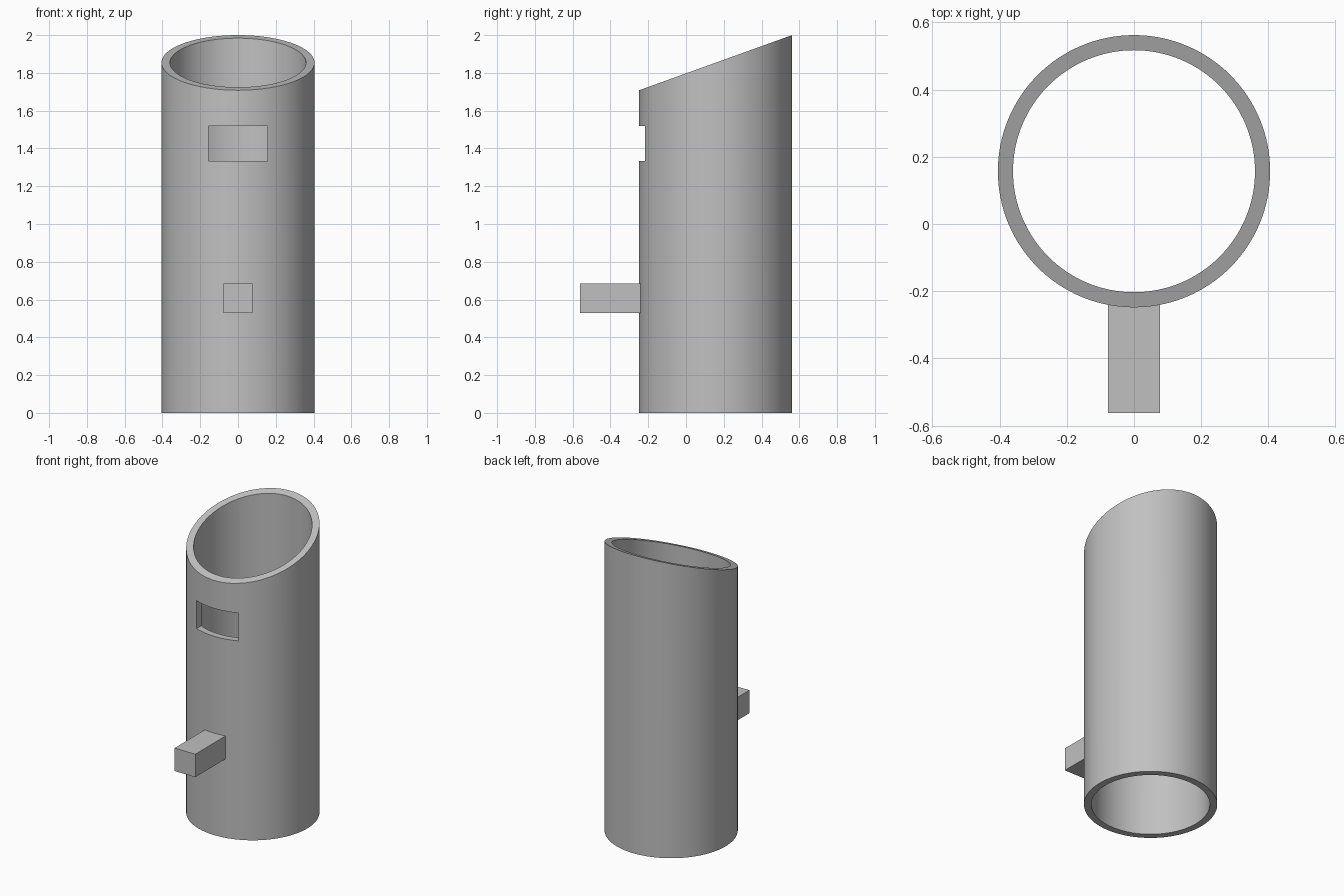
import bpy, bmesh
from math import sin, cos, tau, radians

if "Cube" in bpy.data.objects:
    bpy.data.objects.remove(bpy.data.objects["Cube"], do_unlink=True)

OUTER, INNER, CENTRE_Y, SEGMENTS = 0.405, 0.36, 0.157, 128
LOW_TOP, HIGH_TOP = 1.708, 2.0

grey = bpy.data.materials.new("plain grey")
grey.use_nodes = True
colour = (0.53, 0.53, 0.53, 1)
grey.diffuse_color = colour
grey.node_tree.nodes["Principled BSDF"].inputs["Base Color"].default_value = colour


def make_object(name, bm):
    bmesh.ops.recalc_face_normals(bm, faces=bm.faces)
    mesh = bpy.data.meshes.new(name)
    bm.to_mesh(mesh)
    bm.free()
    mesh.materials.append(grey)
    obj = bpy.data.objects.new(name, mesh)
    bpy.context.collection.objects.link(obj)
    return obj


def box(name, low, high):
    bm = bmesh.new()
    bmesh.ops.create_cube(bm, size=1)
    for v in bm.verts:
        v.co = [h if c > 0 else l for c, l, h in zip(v.co, low, high)]
    return make_object(name, bm)


def select_only(obj):
    bpy.ops.object.select_all(action="DESELECT")
    obj.select_set(True)
    bpy.context.view_layer.objects.active = obj


# Hollow tube, open at both ends, with a slanted top rim
bm = bmesh.new()


def ring(radius, slanted):
    verts = []
    for i in range(SEGMENTS):
        a = tau * i / SEGMENTS
        y = radius * sin(a)
        rise = (y + OUTER) / (2 * OUTER)
        z = LOW_TOP + (HIGH_TOP - LOW_TOP) * rise if slanted else 0
        verts.append(bm.verts.new((radius * cos(a), CENTRE_Y + y, z)))
    return verts


rings = [ring(OUTER, False), ring(OUTER, True), ring(INNER, True), ring(INNER, False)]
for a, b in zip(rings, rings[1:] + rings[:1]):
    for i in range(SEGMENTS):
        j = (i + 1) % SEGMENTS
        bm.faces.new((a[i], a[j], b[j], b[i]))
tube = make_object("tube", bm)

# Rectangular window through the front wall
cutter = box("window_cutter", (-0.155, -0.5, 1.333), (0.155, 0.1, 1.52))
cutter.hide_render = True
cut = tube.modifiers.new("window", "BOOLEAN")
cut.operation = "DIFFERENCE"
cut.solver = "EXACT"
cut.object = cutter
select_only(tube)
bpy.ops.object.modifier_apply(modifier=cut.name)
bpy.data.objects.remove(cutter, do_unlink=True)
bpy.ops.object.shade_smooth_by_angle(angle=radians(30))

# Square peg on the front, seated in the wall
box("front_peg", (-0.077, -0.562, 0.53), (0.077, -0.225, 0.684))
